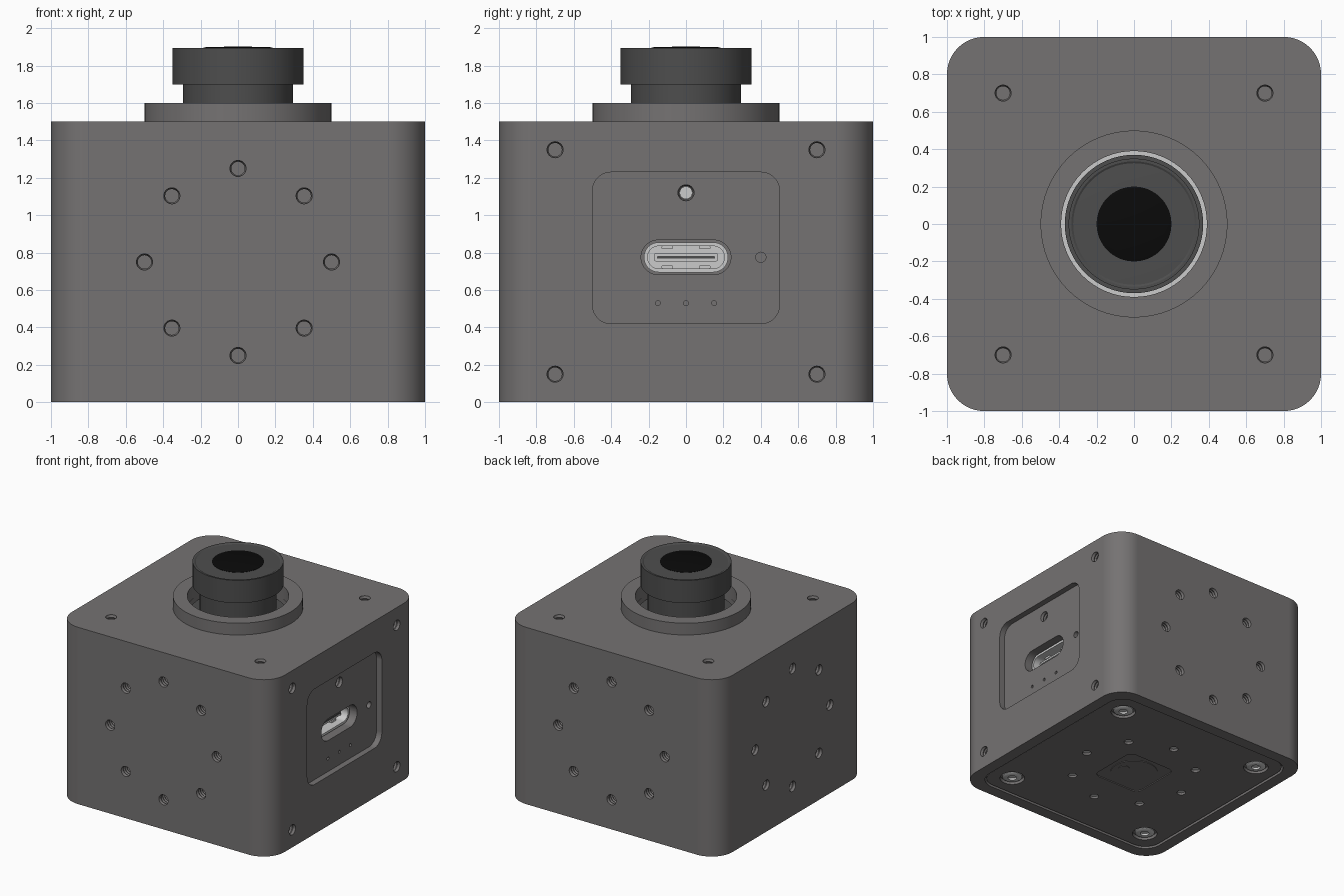
import bpy, bmesh, math
from mathutils import Matrix, Vector

if "Cube" in bpy.data.objects:
    bpy.data.objects.remove(bpy.data.objects["Cube"])


def material(name, rgb, metallic=0.0, rough=0.5):
    m = bpy.data.materials.new(name)
    m.use_nodes = True
    m.diffuse_color = (*rgb, 1)
    bsdf = m.node_tree.nodes["Principled BSDF"]
    bsdf.inputs["Base Color"].default_value = (*rgb, 1)
    bsdf.inputs["Metallic"].default_value = metallic
    bsdf.inputs["Roughness"].default_value = rough
    return m


GREY = material("housing grey", (0.178, 0.17, 0.17))
DARK = material("lens barrel grey", (0.075, 0.075, 0.075))
BLACK = material("glass black", (0.003, 0.003, 0.003))
STEEL = material("light metal", (0.6, 0.6, 0.6))


def finish(name, bm, mat, frame):
    bmesh.ops.recalc_face_normals(bm, faces=bm.faces)
    bm.transform(frame)
    mesh = bpy.data.meshes.new(name)
    bm.to_mesh(mesh)
    bm.free()
    ob = bpy.data.objects.new(name, mesh)
    bpy.context.collection.objects.link(ob)
    if mat:
        mesh.materials.append(mat)
    else:
        ob.hide_render = True
    return ob


def rounded(w, h, r, steps=12):
    """Rounded rectangle outline with half sizes w and h."""
    pts = []
    for k, (sx, sy) in enumerate(((1, 1), (-1, 1), (-1, -1), (1, -1))):
        for i in range(steps + 1):
            a = (k + i / steps) * math.pi / 2
            pts.append((sx * (w - r) + r * math.cos(a), sy * (h - r) + r * math.sin(a)))
    return pts


def prism(name, outline, z0, z1, mat=None, frame=Matrix()):
    bm = bmesh.new()
    face = bm.faces.new([bm.verts.new((x, y, z0)) for x, y in outline])
    top = bmesh.ops.extrude_face_region(bm, geom=[face])["geom"]
    verts = [v for v in top if isinstance(v, bmesh.types.BMVert)]
    bmesh.ops.translate(bm, verts=verts, vec=(0, 0, z1 - z0))
    bmesh.ops.remove_doubles(bm, verts=bm.verts, dist=1e-5)
    return finish(name, bm, mat, frame)


def lathe(name, profile, mat=None, frame=Matrix(), steps=64):
    """Turn (radius, height) points about the local z axis."""
    bm = bmesh.new()
    verts = [bm.verts.new((r, 0, z)) for r, z in profile]
    edges = [bm.edges.new(pair) for pair in zip(verts, verts[1:])]
    bmesh.ops.spin(bm, geom=verts + edges, cent=(0, 0, 0), axis=(0, 0, 1),
                   angle=math.tau, steps=steps, use_duplicate=False)
    bmesh.ops.remove_doubles(bm, verts=bm.verts, dist=1e-5)
    return finish(name, bm, mat, frame)


def disc(name, r, z0, z1, mat=None, frame=Matrix(), steps=32):
    return lathe(name, [(0, z0), (r, z0), (r, z1), (0, z1)], mat, frame, steps)


def thread(frame, r=0.043, depth=0.22, turns=9):
    """Cutter for a threaded blind hole."""
    pitch = depth / turns
    prof = [(0, 0.02), (r, 0.02), (r, -0.008)]
    for i in range(turns):
        z = -0.008 - i * pitch
        prof += [(r * 0.84, z - pitch / 2), (r, z - pitch)]
    return lathe("thread_cutter", prof + [(0, prof[-1][1])], None, frame, 24)


def cut(ob, cutters):
    bpy.ops.object.select_all(action="DESELECT")
    for c in cutters:
        c.select_set(True)
    bpy.context.view_layer.objects.active = cutters[0]
    if len(cutters) > 1:
        bpy.ops.object.join()
    tool = bpy.context.view_layer.objects.active
    mod = ob.modifiers.new("cut", "BOOLEAN")
    mod.operation = "DIFFERENCE"
    mod.solver = "EXACT"
    mod.object = tool
    bpy.ops.object.select_all(action="DESELECT")
    ob.select_set(True)
    bpy.context.view_layer.objects.active = ob
    bpy.ops.object.modifier_apply(modifier=mod.name)
    bpy.data.objects.remove(tool)


def at(frame, x, y):
    return frame @ Matrix.Translation((x, y, 0))


def side(angle):
    """Frame of a side wall: x along the wall, y up from mid-height, z outward."""
    return (Matrix.Rotation(math.radians(angle), 4, "Z")
            @ Matrix.Translation((0, -1, 0.75)) @ Matrix.Rotation(math.pi / 2, 4, "X"))


TOP = Matrix.Translation((0, 0, 1.5))
BOTTOM = Matrix.Rotation(math.pi, 4, "X")
PORT = side(90)
CORNERS = [(a, b) for a in (-1, 1) for b in (-1, 1)]
RING = [(0.5 * math.cos(k * math.pi / 4), 0.5 * math.sin(k * math.pi / 4)) for k in range(8)]

# Housing with its large recesses
housing = prism("housing", rounded(1, 1, 0.2, 20), 0, 1.5, GREY)
cut(housing, [
    prism("panel_cutter", rounded(0.5, 0.405, 0.1), -0.05, 0.05, None, at(PORT, 0, 0.075)),
    prism("base_cutter", rounded(0.9, 0.9, 0.15), -0.05, 0.05),
    disc("bore_cutter", 0.395, 1.2, 1.6, steps=64)])

# Threaded mounting holes and the openings of the port panel
holes = [thread(at(TOP, 0.7 * a, 0.7 * b)) for a, b in CORNERS]
holes += [thread(at(PORT, 0.7 * a, 0.6 * b)) for a, b in CORNERS]
for angle in (0, 180, 270):
    holes += [thread(at(side(angle), x, y)) for x, y in RING]
recess = PORT @ Matrix.Translation((0, 0, -0.05))
slot = at(recess, 0, 0.025)
holes.append(thread(at(recess, 0, 0.37)))
holes.append(disc("button_cutter", 0.027, -0.06, 0.02, None, at(recess, 0.4, 0.025)))
holes += [disc("pin_cutter", 0.013, -0.06, 0.02, None, at(recess, x, -0.22), 16)
          for x in (-0.15, 0, 0.15)]
holes.append(prism("slot_cutter", rounded(0.24, 0.092, 0.091), -0.3, 0.02, None, slot))
cut(housing, holes)
disc("indicator", 0.034, -0.24, -0.2, STEEL, at(recess, 0, 0.37))

# Connector inside the slot
shell = prism("connector_shell", rounded(0.225, 0.08, 0.079), -0.3, -0.06, STEEL, slot)
cut(shell, [prism("cavity_cutter", rounded(0.205, 0.06, 0.059), -0.26, 0.02, None, slot)])
prism("connector_collar", rounded(0.24, 0.092, 0.091), -0.3, -0.1, GREY, slot)
cut(bpy.data.objects["connector_collar"],
    [prism("collar_cutter", rounded(0.224, 0.079, 0.078), -0.4, 0.02, None, slot)])
prism("connector_tongue", rounded(0.17, 0.022, 0.01), -0.27, -0.1, STEEL, slot)
prism("connector_contacts", rounded(0.155, 0.007, 0.005), -0.101, -0.097, DARK, slot)
for x, y in CORNERS:
    prism("connector_spring", rounded(0.03, 0.008, 0.005), -0.24, -0.12, STEEL,
          at(slot, 0.1 * x, 0.052 * y))

# Base plate, screwed on from below
plate = prism("base_plate", rounded(0.888, 0.888, 0.14), 0.01, 0.05, GREY)
plate_cuts = [disc("screw_cutter", 0.1, -0.04, 0.02, None, at(BOTTOM, 0.7 * a, 0.7 * b))
              for a, b in CORNERS]
plate_cuts += [disc("hole_cutter", 0.036, -0.04, 0.02, None, at(BOTTOM, x, y)) for x, y in RING]
plate_cuts.append(prism("pad_cutter", rounded(0.23, 0.23, 0.06), -0.018, 0.02, None, BOTTOM))
cut(plate, plate_cuts)
disc("base_disc", 0.19, -0.03, -0.013, GREY, BOTTOM, 48)
disc("base_dot", 0.045, -0.03, -0.009, GREY, at(BOTTOM, 0.105, 0))
for x, y in RING:
    disc("base_insert", 0.036, -0.045, -0.03, STEEL, at(BOTTOM, x, y))
for a, b in CORNERS:
    spot = at(BOTTOM, 0.7 * a, 0.7 * b)
    lathe("screw_head", [(0, -0.03), (0.035, -0.03), (0.035, -0.012), (0.065, -0.012),
                         (0.08, -0.02), (0.08, -0.04), (0, -0.04)], STEEL, spot, 32)

# Lens collar, seat, barrel and glass
lathe("lens_collar", [(0.39, 1.49), (0.5, 1.49), (0.5, 1.6), (0.39, 1.6), (0.39, 1.49)], GREY)
disc("lens_seat", 0.395, 1.19, 1.22, STEEL, steps=64)
lathe("lens_barrel", [(0, 1.21), (0.37, 1.21), (0.37, 1.47), (0.295, 1.47), (0.295, 1.7),
                      (0.35, 1.7), (0.35, 1.893), (0.335, 1.893), (0.325, 1.887),
                      (0.2, 1.89), (0, 1.89)], DARK)
lathe("lens_glass", [(0, 1.885), (0.2, 1.885), (0.2, 1.892), (0.17, 1.899), (0, 1.902)], BLACK)

# Smooth round walls, keeping edges crisp
bpy.ops.object.select_all(action="DESELECT")
for ob in bpy.context.collection.objects:
    if ob.type == "MESH" and not ob.hide_render and ob.data.materials:
        ob.select_set(True)
        bpy.context.view_layer.objects.active = ob
bpy.ops.object.shade_smooth_by_angle(angle=math.radians(30))
for ob in (housing, plate):
    ob.modifiers.new("even normals", "WEIGHTED_NORMAL").keep_sharp = True
